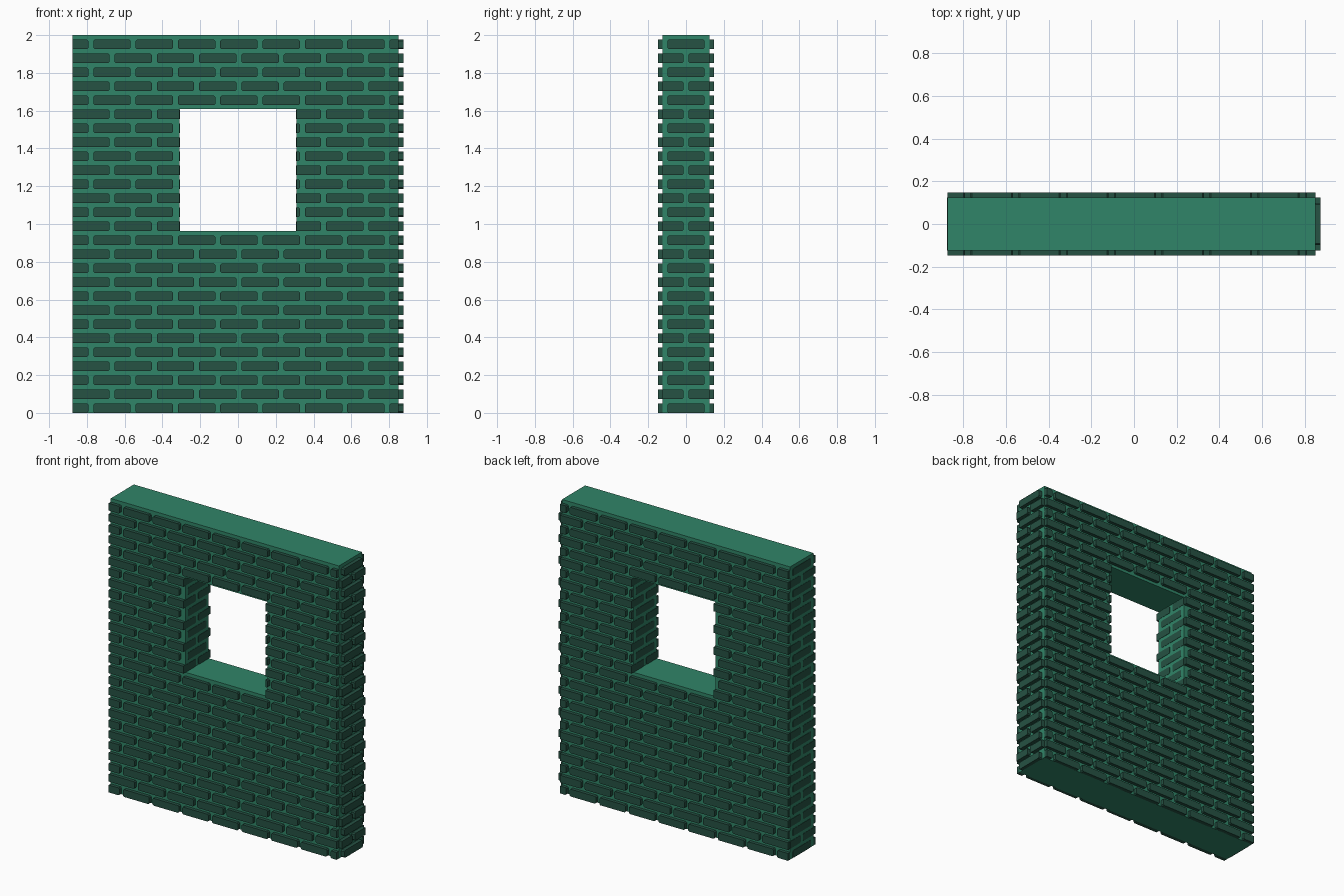
import bpy, bmesh, math

cube = bpy.data.objects.get("Cube")
if cube:
    bpy.data.objects.remove(cube, do_unlink=True)

# Main dimensions
X0, X1 = -0.875, 0.85           # core ends
DEPTH = 0.125                   # half thickness of core
RELIEF = 0.023                  # how far bricks stand out
WIN_X, WIN_Z0, WIN_Z1 = 0.31, 0.963, 1.61
ROWS, PITCH_Z, BRICK_H = 27, 2 / 27, 0.05
PITCH, BRICK_L = 0.224, 0.198
CUT = 0.007                     # clipped brick corners


def material(name, rgb):
    m = bpy.data.materials.new(name)
    m.use_nodes = True
    m.diffuse_color = (*rgb, 1)
    m.node_tree.nodes["Principled BSDF"].inputs["Base Color"].default_value = (*rgb, 1)
    return m


mortar = material("green_mortar", (0.030, 0.235, 0.138))
brick = material("dark_green_brick", (0.019, 0.084, 0.057))


def finish(name, bm, mat):
    bmesh.ops.recalc_face_normals(bm, faces=bm.faces)
    mesh = bpy.data.meshes.new(name)
    bm.to_mesh(mesh)
    bm.free()
    mesh.materials.append(mat)
    obj = bpy.data.objects.new(name, mesh)
    bpy.context.collection.objects.link(obj)
    return obj


def spans(row, centre, lo, hi):
    """Running-bond brick intervals, clipped to lo..hi."""
    centre += PITCH / 2 * (row % 2)
    first = math.floor((lo - centre) / PITCH) - 1
    for k in range(first, first + 14):
        a = max(lo, centre + k * PITCH - BRICK_L / 2)
        b = min(hi, centre + k * PITCH + BRICK_L / 2)
        if b - a > 0.012:
            yield a, b, a > lo, b < hi


def add_brick(bm, span, z, place, d0, d1):
    """Prism with clipped corners on free ends; place maps (u, z, depth) to xyz."""
    a, b, free_a, free_b = span
    ca, cb = (CUT if free_a else 0), (CUT if free_b else 0)
    t = z + BRICK_H
    pts = [(a + ca, z), (b - cb, z)]
    pts += [(b, z + CUT), (b, t - CUT)] if cb else []
    pts += [(b - cb, t), (a + ca, t)]
    pts += [(a, t - CUT), (a, z + CUT)] if ca else []
    low = [bm.verts.new(place(u, v, d0)) for u, v in pts]
    top = [bm.verts.new(place(u, v, d1)) for u, v in pts]
    bm.faces.new(low)
    bm.faces.new(top)
    n = len(pts)
    for i in range(n):
        j = (i + 1) % n
        bm.faces.new((low[i], low[j], top[j], top[i]))


# Wall core with window opening
bm = bmesh.new()
xs, zs = [X0, -WIN_X, WIN_X, X1], [0, WIN_Z0, WIN_Z1, 2]
grid = [[bm.verts.new((x, -DEPTH, z)) for z in zs] for x in xs]
for i in range(3):
    for j in range(3):
        if (i, j) != (1, 1):
            bm.faces.new((grid[i][j], grid[i + 1][j], grid[i + 1][j + 1], grid[i][j + 1]))
ext = bmesh.ops.extrude_face_region(bm, geom=bm.faces[:])
moved = [g for g in ext["geom"] if isinstance(g, bmesh.types.BMVert)]
bmesh.ops.translate(bm, verts=moved, vec=(0, 2 * DEPTH, 0))
finish("wall_core", bm, mortar)

# Raised bricks on front and back
for name, side in (("front_bricks", -1), ("back_bricks", 1)):
    bm = bmesh.new()
    for row in range(ROWS):
        z = row * PITCH_Z
        beside_window = WIN_Z0 - 0.01 < z < WIN_Z1
        ranges = [(X0, -WIN_X), (WIN_X, X1)] if beside_window else [(X0, X1)]
        for lo, hi in ranges:
            for s in spans(row, -0.667, lo, hi):
                add_brick(bm, s, z, lambda u, v, d: (u, side * d, v),
                          DEPTH - 0.004, DEPTH + RELIEF)
    finish(name, bm, brick)


# Bricks on the wall ends and window jambs
def cross_bricks(name, x, out, rise, z_lo, z_hi):
    bm = bmesh.new()
    for row in range(ROWS):
        z = row * PITCH_Z
        if z_lo - 0.01 < z < z_hi:
            for s in spans(row, 0, -DEPTH, DEPTH):
                add_brick(bm, s, z, lambda u, v, d: (x + out * d, u, v), -0.004, rise)
    finish(name, bm, brick)


cross_bricks("left_end_bricks", X1, 1, 0.025, 0, 2)
cross_bricks("right_end_bricks", X0, -1, 0.002, 0, 2)
cross_bricks("right_jamb_bricks", -WIN_X, 1, 0.002, WIN_Z0, WIN_Z1)
cross_bricks("left_jamb_bricks", WIN_X, -1, 0.002, WIN_Z0, WIN_Z1)
